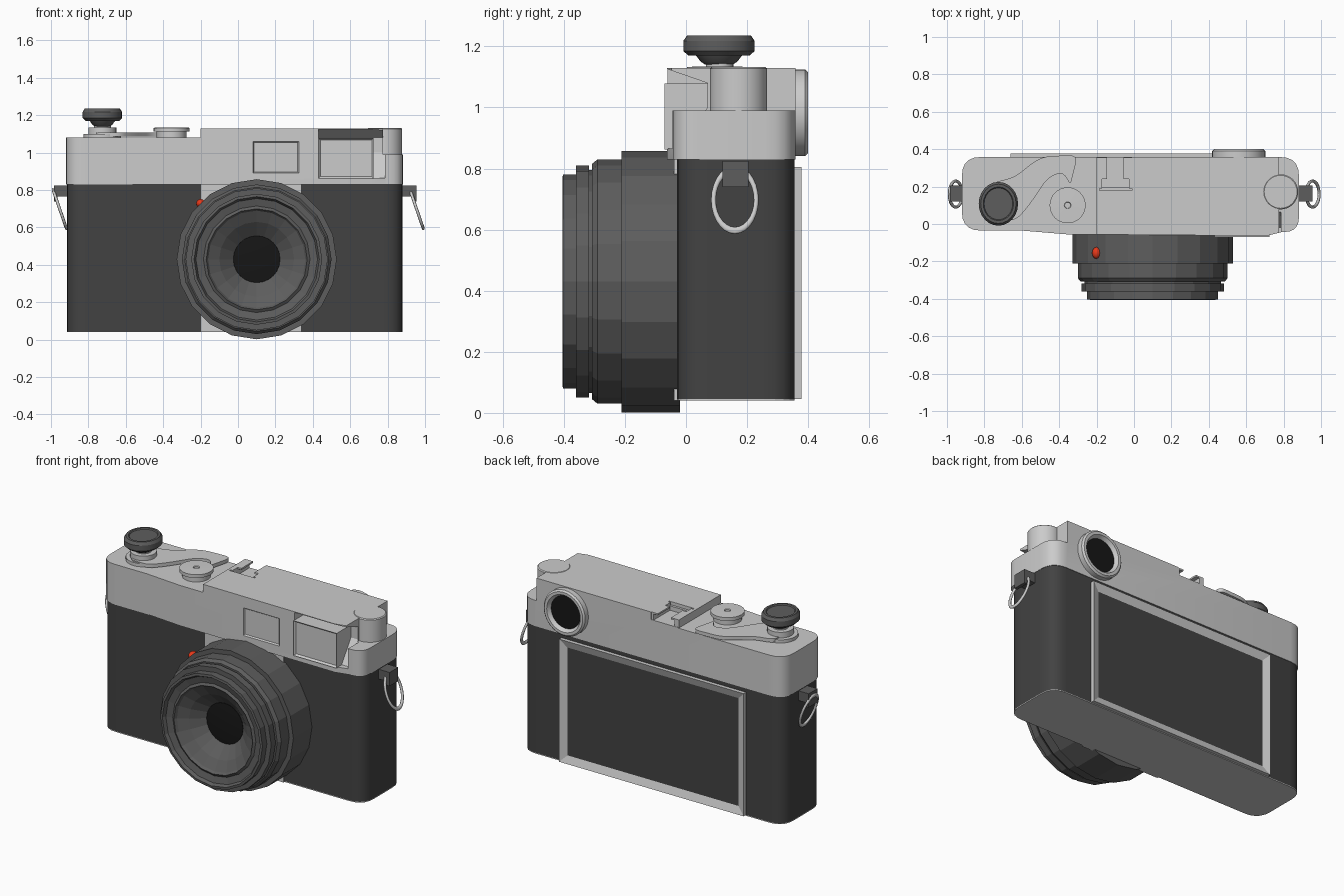
import bpy, bmesh
from math import sin, cos, pi, radians
from mathutils import Vector

if "Cube" in bpy.data.objects:
    bpy.data.objects.remove(bpy.data.objects["Cube"])


def material(name, c):
    m = bpy.data.materials.new(name)
    m.diffuse_color = (*c, 1)
    m.use_nodes = True
    m.node_tree.nodes["Principled BSDF"].inputs["Base Color"].default_value = m.diffuse_color
    return m


BLACK = material("leatherette", (0.055, 0.055, 0.055))
DARK = material("dark_metal", (0.11, 0.11, 0.11))
GLASS = material("glass", (0.008, 0.008, 0.008))
RED = material("red", (0.8, 0.04, 0.01))


def finish(name, bm, mat=None, smooth=False):
    bmesh.ops.recalc_face_normals(bm, faces=bm.faces)
    me = bpy.data.meshes.new(name)
    bm.to_mesh(me)
    bm.free()
    ob = bpy.data.objects.new(name, me)
    bpy.context.collection.objects.link(ob)
    if mat:
        me.materials.append(mat)
    if smooth:
        bpy.ops.object.select_all(action='DESELECT')
        ob.select_set(True)
        bpy.context.view_layer.objects.active = ob
        bpy.ops.object.shade_smooth_by_angle(angle=radians(30))
    return ob


def lathe(name, profile, centre, axis='Z', sides=24, mat=None, smooth=True, sx=1):
    """Spin (radius, height) points around an axis and cap both ends."""
    bm = bmesh.new()
    rings = []
    for r, h in profile:
        ring = []
        for i in range(sides):
            u, v = sx * r * cos(2 * pi * i / sides), r * sin(2 * pi * i / sides)
            p = (u, v, h) if axis == 'Z' else (u, h, v)
            ring.append(bm.verts.new(Vector(p) + Vector(centre)))
        rings.append(ring)
    for a, b in zip(rings, rings[1:]):
        for i in range(sides):
            j = (i + 1) % sides
            bm.faces.new((a[i], a[j], b[j], b[i]))
    bm.faces.new(rings[0])
    bm.faces.new(rings[-1])
    return finish(name, bm, mat, smooth)


def prism(name, pts, lo, hi, axis='Z', mat=None, smooth=False):
    """Extrude an outline along z (xy points) or x (yz points)."""
    bm = bmesh.new()
    put = (lambda p, h: (p[0], p[1], h)) if axis == 'Z' else (lambda p, h: (h, p[0], p[1]))
    a = [bm.verts.new(put(p, lo)) for p in pts]
    b = [bm.verts.new(put(p, hi)) for p in pts]
    bm.faces.new(a)
    bm.faces.new(b)
    for i in range(len(pts)):
        j = (i + 1) % len(pts)
        bm.faces.new((a[i], a[j], b[j], b[i]))
    return finish(name, bm, mat, smooth)


def box(name, x, y, z, mat=None):
    return prism(name, [(x[0], y[0]), (x[1], y[0]), (x[1], y[1]), (x[0], y[1])], *z, mat=mat)


def rounded(corners, seg=5):
    """Round (x, y, radius) corners with short arcs."""
    out, n = [], len(corners)
    for i, (x, y, r) in enumerate(corners):
        p = Vector((x, y))
        if not r:
            out.append(p)
            continue
        a = p + (Vector(corners[i - 1][:2]) - p).normalized() * r
        b = p + (Vector(corners[(i + 1) % n][:2]) - p).normalized() * r
        for k in range(seg + 1):
            t = k / seg
            out.append(a * (1 - t) ** 2 + p * 2 * t * (1 - t) + b * t * t)
    return out


def framed(name, x, y, z, rim, depth, front=True, mat=None):
    """Box whose front or back face is inset and pushed in, leaving a rim."""
    ob = box(name, x, y, z)
    bm = bmesh.new()
    bm.from_mesh(ob.data)
    s = -1 if front else 1
    face = max(bm.faces, key=lambda f: s * f.normal.y)
    bmesh.ops.inset_region(bm, faces=[face], thickness=rim)
    bmesh.ops.translate(bm, verts=face.verts, vec=(0, -s * depth, 0))
    if mat:
        ob.data.materials.append(None)
        ob.data.materials.append(mat)
        face.material_index = 1
    bm.to_mesh(ob.data)
    bm.free()
    return ob


def cut(target, cutter):
    mod = target.modifiers.new("cut", 'BOOLEAN')
    mod.operation, mod.solver, mod.object = 'DIFFERENCE', 'EXACT', cutter
    bpy.context.view_layer.objects.active = target
    bpy.ops.object.modifier_apply(modifier=mod.name)
    bpy.data.objects.remove(cutter)


# Body shell, bottom plate and the metal strip behind the lens
shell = rounded([(-0.915, -0.03, 0.1), (0.88, -0.03, 0.1), (0.88, 0.355, 0.1), (-0.915, 0.355, 0.1)])
prism("body_shell", shell, 0.045, 0.83, mat=BLACK, smooth=True)
prism("bottom_plate", shell, 0.04, 0.045)
box("mount_strip", (-0.2, 0.34), (-0.04, 0.0), (0.04, 0.835))

# Top plate: one outline, then stepped down and pocketed
plate = prism("top_plate", rounded([
    (-0.92, -0.035, 0.1), (-0.6, -0.035, 0), (-0.36, -0.055, 0), (0.71, -0.063, 0),
    (0.79, -0.043, 0), (0.882, -0.043, 0.08), (0.882, 0.358, 0.1), (-0.92, 0.358, 0.1)]), 0.83, 1.13)
cut(plate, box("cut_left", (-1.1, -0.2), (-0.5, 0.5), (1.08, 1.3)))
cut(plate, box("cut_right", (0.775, 1.1), (-0.5, 0.5), (0.99, 1.3)))
cut(plate, box("cut_shoe", (-0.25, -0.012), (0.18, 0.5), (1.083, 1.3)))
cut(plate, prism("cut_finder", [(-0.1, 0.865), (-0.02, 0.865), (0.07, 1.0), (0.07, 1.08), (-0.1, 1.139)],
                 0.43, 0.785, axis='X'))
cut(plate, box("cut_rangefinder", (0.08, 0.325), (-0.2, -0.045), (0.89, 1.06)))
bpy.ops.object.select_all(action='DESELECT')
plate.select_set(True)
bpy.context.view_layer.objects.active = plate
bpy.ops.object.shade_smooth_by_angle(angle=radians(30))

# Finder windows and rear eyepiece
framed("finder_window", (0.43, 0.725), (-0.07, 0.075), (0.862, 1.078), 0.014, 0.012)
framed("rangefinder_window", (0.08, 0.325), (-0.062, -0.04), (0.89, 1.06), 0.008, 0.01)
lathe("eyepiece", [(0.142, 0.35), (0.142, 0.39), (0.132, 0.4), (0.115, 0.4), (0.1, 0.375)],
      (0.56, 0, 0.983), 'Y', 32)
lathe("eyepiece_glass", [(0.1, 0.37), (0.1, 0.378)], (0.56, 0, 0.983), 'Y', 32, GLASS)

# Accessory shoe rails
box("shoe_end_wall", (-0.2, -0.185), (0.18, 0.355), (1.083, 1.13))
box("shoe_stop", (-0.185, -0.012), (0.18, 0.195), (1.083, 1.11))
for side, x, lip in (("left", -0.185, (-0.185, -0.145)), ("right", -0.027, (-0.055, -0.012))):
    box("shoe_wall_" + side, (x, x + 0.015), (0.19, 0.355), (1.083, 1.13))
    box("shoe_lip_" + side, lip, (0.24, 0.355), (1.12, 1.13))

# Rear screen with its metal surround
framed("rear_screen", (-0.66, 0.605), (0.35, 0.378), (0.045, 0.805), 0.065, 0.016, False, BLACK)

# Lens barrel with front ring steps and the inner cone
lathe("lens_barrel", [
    (0.428, -0.02), (0.428, -0.212), (0.4, -0.212), (0.4, -0.29), (0.385, -0.308), (0.365, -0.308),
    (0.365, -0.317), (0.38, -0.317), (0.38, -0.36), (0.35, -0.36), (0.35, -0.403), (0.335, -0.405),
    (0.325, -0.385), (0.285, -0.375), (0.27, -0.385), (0.26, -0.37), (0.2, -0.335), (0.125, -0.27)],
      (0.1, 0, 0.43), 'Y', 20, DARK, False)
lathe("lens_glass", [(0.127, -0.262), (0.125, -0.272), (0.07, -0.278)], (0.1, 0, 0.43), 'Y', 24, GLASS)
bpy.ops.mesh.primitive_uv_sphere_add(segments=16, ring_count=8, radius=0.024, location=(-0.2, -0.155, 0.728))
dot = bpy.context.object
dot.name = "lens_index_dot"
dot.scale.y = 1.3
dot.data.materials.append(RED)
bpy.ops.object.shade_smooth()

# Wind lever, release knob and speed dial
lathe("lever_base", [(0.1, 1.08), (0.1, 1.1), (0.075, 1.1), (0.075, 1.135), (0.045, 1.135), (0.045, 1.15)],
      (-0.725, 0.11, 0))
prism("wind_lever", rounded([
    (-0.76, 0.22, 0.04), (-0.64, 0.25, 0.04), (-0.5, 0.36, 0.06), (-0.3, 0.37, 0.05), (-0.32, 0.29, 0.03),
    (-0.34, 0.21, 0.02), (-0.38, 0.28, 0.04), (-0.46, 0.25, 0.05), (-0.56, 0.1, 0.05), (-0.63, 0.02, 0.04),
    (-0.76, 0.02, 0.04)]), 1.085, 1.107, smooth=True)
lathe("release_knob", [
    (0.045, 1.14), (0.06, 1.15), (0.075, 1.17), (0.1, 1.17), (0.117, 1.185), (0.117, 1.218), (0.105, 1.235),
    (0.09, 1.235), (0.085, 1.229)], (-0.725, 0.108, 0), mat=DARK, sx=0.9)
lathe("speed_dial", [(0.08, 1.075), (0.08, 1.112), (0.096, 1.112), (0.096, 1.133), (0.018, 1.135), (0.016, 1.128)],
      (-0.355, 0.1, 0), sides=32)

# Rewind post
lathe("rewind_post", [(0.094, 0.98), (0.094, 1.127), (0.088, 1.132)], (0.784, 0.172, 0), sides=32)

# Strap lugs and hanging rings
for side, x, ring_x in (("left", (-0.985, -0.9), -0.953), ("right", (0.87, 0.955), 0.955)):
    box("strap_lug_" + side, x, (0.12, 0.205), (0.765, 0.825), DARK)
    mid = sum(x) / 2
    tip = (x[0], x[0] + 0.02) if side == "left" else (x[1] - 0.02, x[1])
    box("strap_hook_" + side, tip, (0.12, 0.205), (0.74, 0.8), DARK)
    bpy.ops.mesh.primitive_torus_add(major_radius=0.07, minor_radius=0.008, major_segments=28, minor_segments=8,
                                     location=(ring_x, 0.16, 0.698), rotation=(0, radians(71), 0))
    ring = bpy.context.object
    ring.name = "strap_ring_" + side
    ring.scale.x = 1.52
    bpy.ops.object.shade_smooth()
